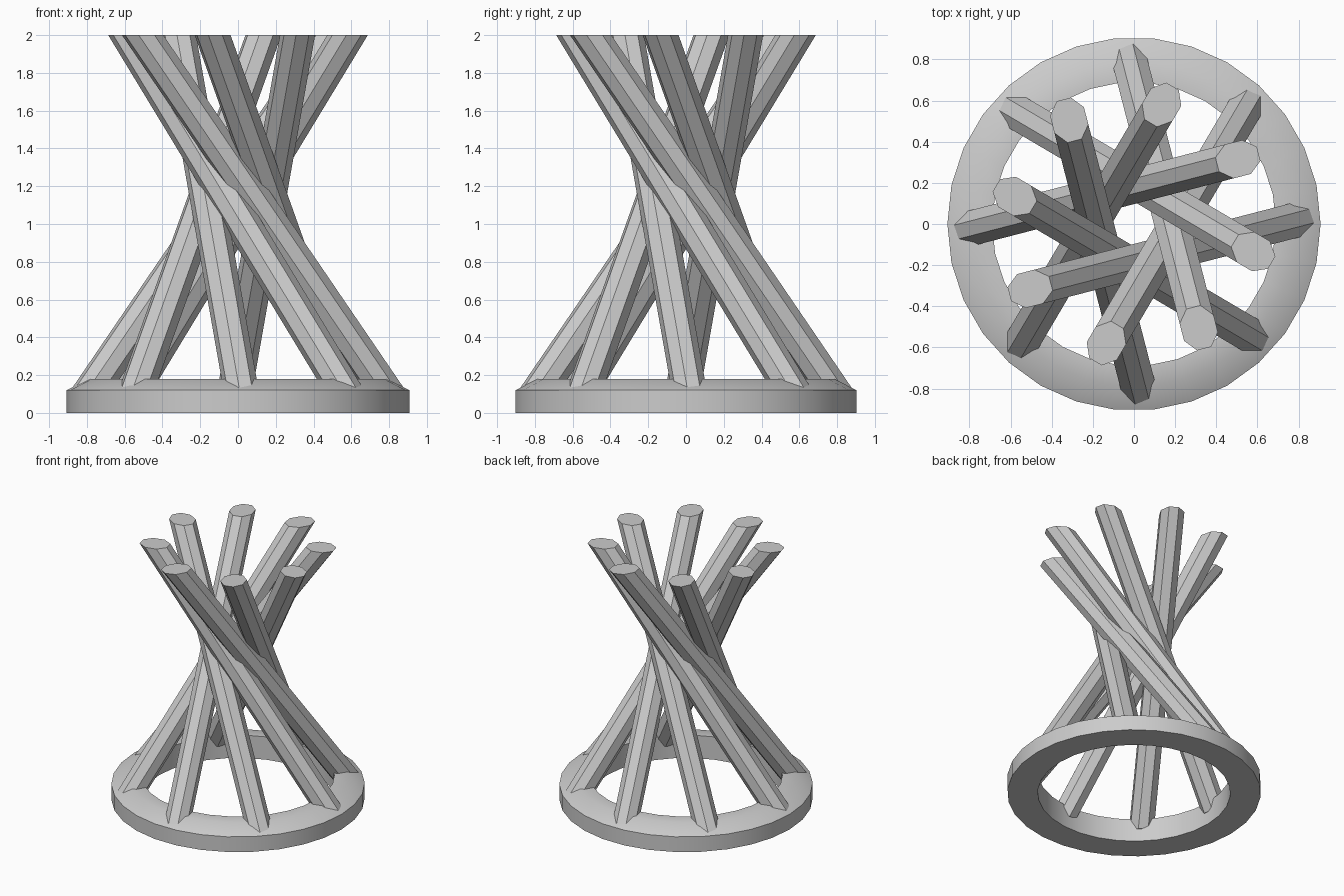
import bpy, bmesh, math
from mathutils import Vector, Matrix

if "Cube" in bpy.data.objects:
    bpy.data.objects.remove(bpy.data.objects["Cube"])

grey = bpy.data.materials.new("plain_grey")
grey.diffuse_color = (0.6, 0.6, 0.6, 1)
grey.use_nodes = True
grey.node_tree.nodes["Principled BSDF"].inputs["Base Color"].default_value = grey.diffuse_color


def make_object(name, bm):
    bmesh.ops.recalc_face_normals(bm, faces=bm.faces)
    mesh = bpy.data.meshes.new(name)
    bm.to_mesh(mesh)
    bm.free()
    mesh.materials.append(grey)
    obj = bpy.data.objects.new(name, mesh)
    bpy.context.collection.objects.link(obj)
    return obj


# Base ring: bevelled profile (radius, height) swept round in 30 steps
SIDES = 30
profile = [(0.69, 0), (0.907, 0), (0.907, 0.12), (0.79, 0.18), (0.69, 0.18)]
bm = bmesh.new()
loops = []
for i in range(SIDES):
    a = 2 * math.pi * i / SIDES
    loops.append([bm.verts.new((r * math.cos(a), r * math.sin(a), z)) for r, z in profile])
for i in range(SIDES):
    p, q = loops[i], loops[(i + 1) % SIDES]
    for j in range(len(profile)):
        k = (j + 1) % len(profile)
        bm.faces.new((p[j], q[j], q[k], p[k]))
ring = make_object("base_ring", bm)
bpy.context.view_layer.objects.active = ring
ring.select_set(True)
bpy.ops.object.shade_smooth_by_angle(angle=math.radians(30))

# Slanted octagonal poles, trimmed level at both ends
foot, head = Vector((0.02, -0.79, 0.1)), Vector((-0.315, 0.505, 2.0))
axis = (head - foot).normalized()
side = axis.cross(Vector((0, 0, 1))).normalized()
up = side.cross(axis)
RADIUS = 0.092
for n in range(8):
    bm = bmesh.new()
    ends = []
    for centre in (foot, head):
        loop = []
        for i in range(8):
            a = math.radians(22.5 + 45 * i)
            offset = RADIUS * (math.cos(a) * side + math.sin(a) * up)
            offset -= axis * (offset.z / axis.z)
            loop.append(bm.verts.new(centre + offset))
        bm.faces.new(loop)
        ends.append(loop)
    for i in range(8):
        j = (i + 1) % 8
        bm.faces.new((ends[0][i], ends[0][j], ends[1][j], ends[1][i]))
    bm.transform(Matrix.Rotation(math.radians(45 * n), 4, 'Z'))
    make_object(f"slanted_pole_{n + 1}", bm)
